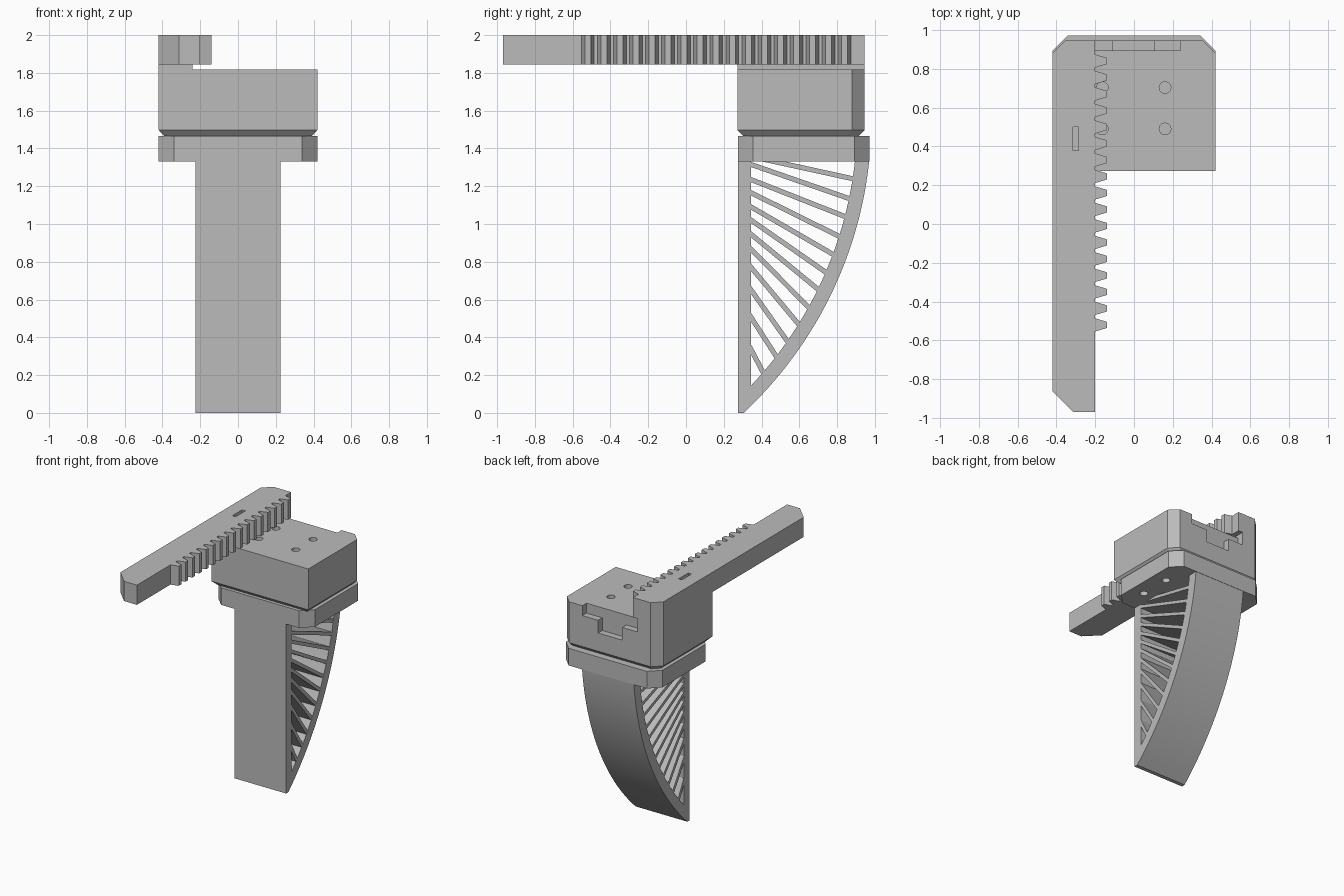
import bpy, bmesh, math

cube = bpy.data.objects.get("Cube")
if cube:
    bpy.data.objects.remove(cube, do_unlink=True)

grey = bpy.data.materials.new("plain_grey")
grey.use_nodes = True
colour = (0.5, 0.5, 0.5, 1)
grey.diffuse_color = colour
grey.node_tree.nodes["Principled BSDF"].inputs["Base Color"].default_value = colour


def loft(name, layers):
    """Solid through matching rings of 3D points, capped at both ends."""
    bm = bmesh.new()
    rings = [[bm.verts.new(p) for p in ring] for ring in layers]
    n = len(rings[0])
    bm.faces.new(rings[0])
    bm.faces.new(rings[-1])
    for a, b in zip(rings, rings[1:]):
        for i in range(n):
            bm.faces.new((a[i], a[(i + 1) % n], b[(i + 1) % n], b[i]))
    bmesh.ops.recalc_face_normals(bm, faces=bm.faces)
    mesh = bpy.data.meshes.new(name)
    bm.to_mesh(mesh)
    bm.free()
    mesh.materials.append(grey)
    obj = bpy.data.objects.new(name, mesh)
    bpy.context.collection.objects.link(obj)
    return obj


def prism_z(name, outline, z0, z1):
    return loft(name, [[(x, y, z) for x, y in outline] for z in (z0, z1)])


def prism_x(name, outline, half):
    return loft(name, [[(x, y, z) for y, z in outline] for x in (-half, half)])


def rect(x0, x1, y0, y1):
    return [(x0, y0), (x1, y0), (x1, y1), (x0, y1)]


def circle(cx, cy, r, n=24):
    return [(cx + r * math.cos(2 * math.pi * i / n),
             cy + r * math.sin(2 * math.pi * i / n)) for i in range(n)]


def cut(target, cutters):
    """Subtract the cutters from the target, then discard them."""
    for c in cutters:
        c.hide_render = True
        mod = target.modifiers.new("cut", "BOOLEAN")
        mod.operation = "DIFFERENCE"
        mod.solver = "EXACT"
        mod.object = c
    bpy.context.view_layer.update()
    result = bpy.data.meshes.new_from_object(
        target.evaluated_get(bpy.context.evaluated_depsgraph_get()))
    target.modifiers.clear()
    target.data = result
    for c in cutters:
        bpy.data.objects.remove(c, do_unlink=True)


# Mounting plate with four clipped corners and screw holes
c = 0.08
x, y0, y1 = 0.42, 0.275, 0.972
plate = prism_z("mounting_plate", [
    (-x + c, y0), (x - c, y0), (x, y0 + c), (x, y1 - c),
    (x - c, y1), (-x + c, y1), (-x, y1 - c), (-x, y0 + c)], 1.332, 1.467)
cut(plate, [prism_z("cutter", circle(sx * 0.31, hy, 0.03), 1.25, 1.55)
            for sx in (-1, 1) for hy in (0.48, 0.73)])


# Carriage block, bevelled underneath and clipped at the back corners
def block_outline(z, d):
    return [(-0.42 + d, 0.273 + d, z), (0.42 - d, 0.273 + d, z),
            (0.42 - d, 0.88 - d * 0.4, z), (0.355 - d * 0.4, 0.945 - d, z),
            (-0.355 + d * 0.4, 0.945 - d, z), (-0.42 + d, 0.88 - d * 0.4, z)]


block = loft("carriage_block", [block_outline(1.465, 0.03),
                                block_outline(1.497, 0), block_outline(1.818, 0)])
cutters = [prism_z("cutter", circle(hx, hy, 0.03), 1.65, 1.9)
           for hx in (-0.163, 0.16) for hy in (0.49, 0.703)]
# T-shaped recess in the back face
recess = [(-0.24, 1.9), (-0.24, 1.74), (-0.107, 1.74), (-0.107, 1.64),
          (0.103, 1.64), (0.103, 1.74), (0.24, 1.74), (0.24, 1.9)]
cutters.append(loft("cutter", [[(px, py, pz) for px, pz in recess]
                               for py in (0.893, 1.0)]))
cut(block, cutters)

# Riser carrying the rack
prism_z("rack_riser", [(-0.42, 0.273), (-0.24, 0.273), (-0.24, 0.945),
                       (-0.355, 0.945), (-0.42, 0.88)], 1.81, 1.85)

# Toothed rack
outline = [(-0.42, 0.88), (-0.42, -0.862), (-0.312, -0.97), (-0.2, -0.97)]
for i in range(17):
    t = -0.52 + i * 0.085
    outline += [(-0.2, t - 0.034), (-0.14, t - 0.016),
                (-0.14, t + 0.016), (-0.2, t + 0.034)]
outline += [(-0.2, 0.945), (-0.355, 0.945)]
rack = prism_z("toothed_rack", outline, 1.845, 2.0)
cut(rack, [prism_z("cutter", rect(-0.315, -0.286, 0.38, 0.5), 1.86, 2.1)])

# Circular back edge of the finger, through its tip and its top
R = 2.13
tip, top = (0.305, 0.0), (0.97, 1.335)
dy, dz = top[0] - tip[0], top[1] - tip[1]
chord = math.hypot(dy, dz)
h = math.sqrt(R * R - chord * chord / 4)
cy = (tip[0] + top[0]) / 2 - h * dz / chord
cz = (tip[1] + top[1]) / 2 + h * dy / chord


def arc_y(z, r):
    return cy + math.sqrt(r * r - (z - cz) ** 2)


# Finger: front wall and curved back wall
HALF = 0.225
prism_x("finger_front_wall",
        [(0.275, 0), (0.305, 0), (0.345, 0.045), (0.345, 1.335), (0.275, 1.335)], HALF)

N = 32
inner_r = R - 0.075
z_in = 0.15
for _ in range(30):   # height where the inner arc meets the front wall
    z_in += (0.345 - arc_y(z_in, inner_r)) * 0.5
outer = [(arc_y(1.335 * i / N, R), 1.335 * i / N) for i in range(N + 1)]
inner = [(arc_y(z, inner_r), z)
         for z in (z_in + (1.335 - z_in) * i / N for i in range(N + 1))]
back = prism_x("finger_back_wall",
               outer + inner[::-1] + [(0.30, z_in), (0.30, 0.0)], HALF)

# Fanned ribs: height at the front wall, height at the back wall
ribs = [(0.335, 0.215), (0.505, 0.30), (0.65, 0.38), (0.77, 0.47),
        (0.865, 0.56), (0.945, 0.655), (1.02, 0.745), (1.09, 0.84),
        (1.165, 0.935), (1.235, 1.04), (1.315, 1.135), (1.357, 1.24)]
for i, (za, zb) in enumerate(ribs):
    ya, yb = 0.345, arc_y(zb, inner_r)
    length = math.hypot(yb - ya, zb - za)
    uy, uz = (yb - ya) / length, (zb - za) / length
    ya, za, yb, zb = ya - uy * 0.02, za - uz * 0.02, yb + uy * 0.02, zb + uz * 0.02
    ny, nz = -uz * 0.013, uy * 0.013
    prism_x(f"finger_rib_{i + 1}", [(ya - ny, za - nz), (yb - ny, zb - nz),
                                    (yb + ny, zb + nz), (ya + ny, za + nz)], HALF - 0.001)

# Smooth the curved wall and the holes, keeping edges sharp
bpy.ops.object.select_all(action="DESELECT")
for obj in (back, plate, block):
    obj.select_set(True)
bpy.context.view_layer.objects.active = back
bpy.ops.object.shade_smooth_by_angle(angle=math.radians(25))
